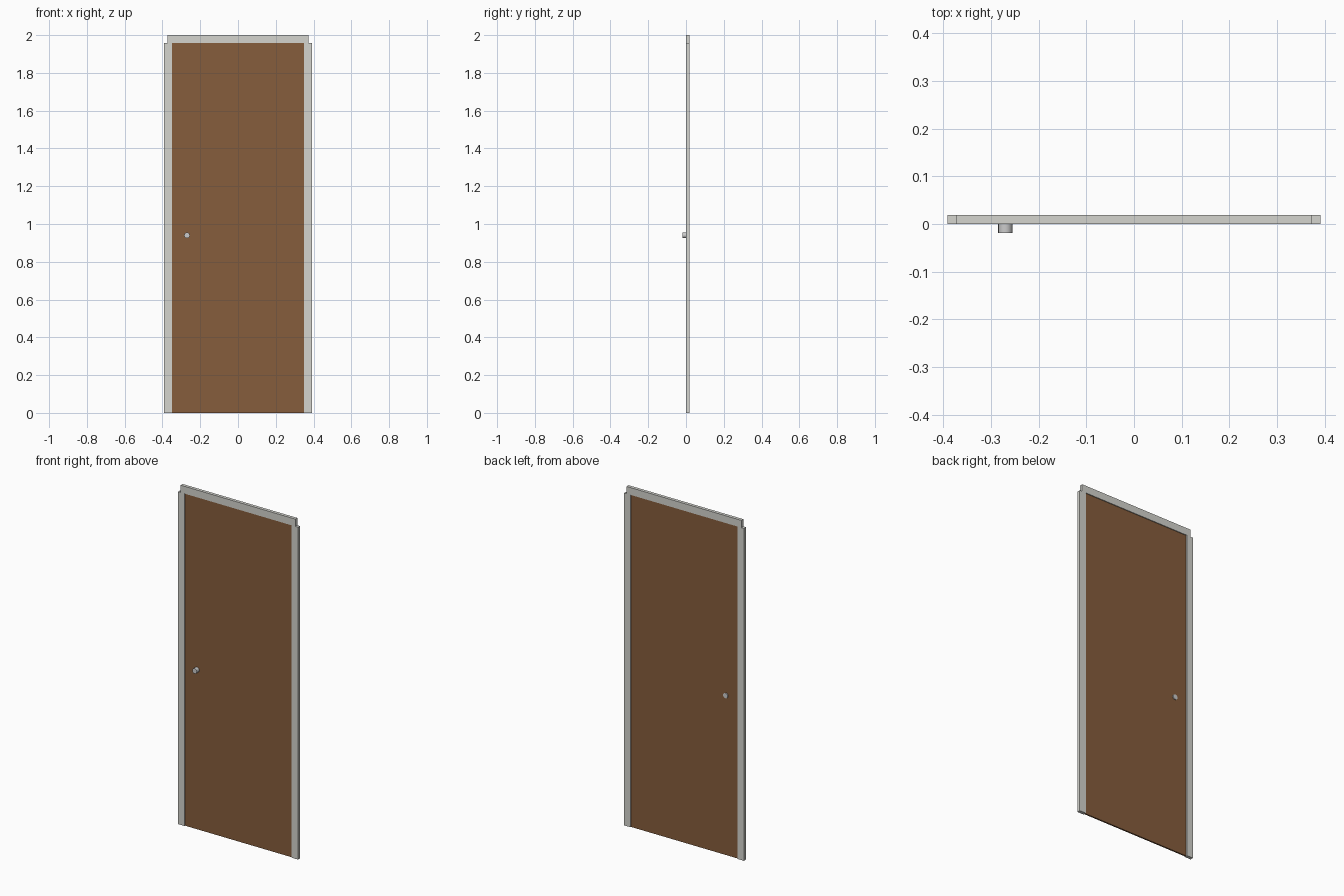
import bpy
import math

if "Cube" in bpy.data.objects:
    bpy.data.objects.remove(bpy.data.objects["Cube"])


def material(name, color):
    m = bpy.data.materials.new(name)
    m.diffuse_color = color
    m.use_nodes = True
    m.node_tree.nodes["Principled BSDF"].inputs["Base Color"].default_value = m.diffuse_color
    return m


def box(name, x, y, z, mat):
    """Box from (min, max) ranges on each axis."""
    bpy.ops.mesh.primitive_cube_add(size=1)
    ob = bpy.context.object
    ob.name = name
    ob.location = [(a + b) / 2 for a, b in (x, y, z)]
    ob.scale = [b - a for a, b in (x, y, z)]
    bpy.ops.object.transform_apply(location=True, rotation=False, scale=True)
    ob.data.materials.append(mat)
    return ob


frame_mat = material("frame_paint", (0.66, 0.66, 0.62, 1))
wood_mat = material("door_wood", (0.24, 0.11, 0.045, 1))

DEPTH = (0.0, 0.019)
TOP = 1.957

# Door frame: two jambs and a slightly narrower header
for side, x in (("left", (-0.391, -0.349)), ("right", (0.349, 0.391))):
    box(side + "_jamb", x, DEPTH, (0, TOP), frame_mat)
box("header", (-0.374, 0.374), DEPTH, (TOP, 2.0), frame_mat)

# Door leaf, recessed on both faces
box("door_panel", (-0.349, 0.349), (0.005, 0.014), (0, TOP), wood_mat)

# Round knob passing through the leaf
bpy.ops.mesh.primitive_cylinder_add(vertices=16, radius=0.015, depth=0.038,
                                    location=(-0.27, 0, 0.94),
                                    rotation=(math.pi / 2, 0, 0))
bpy.context.object.name = "door_knob"
bpy.ops.object.shade_smooth_by_angle(angle=math.radians(30))
